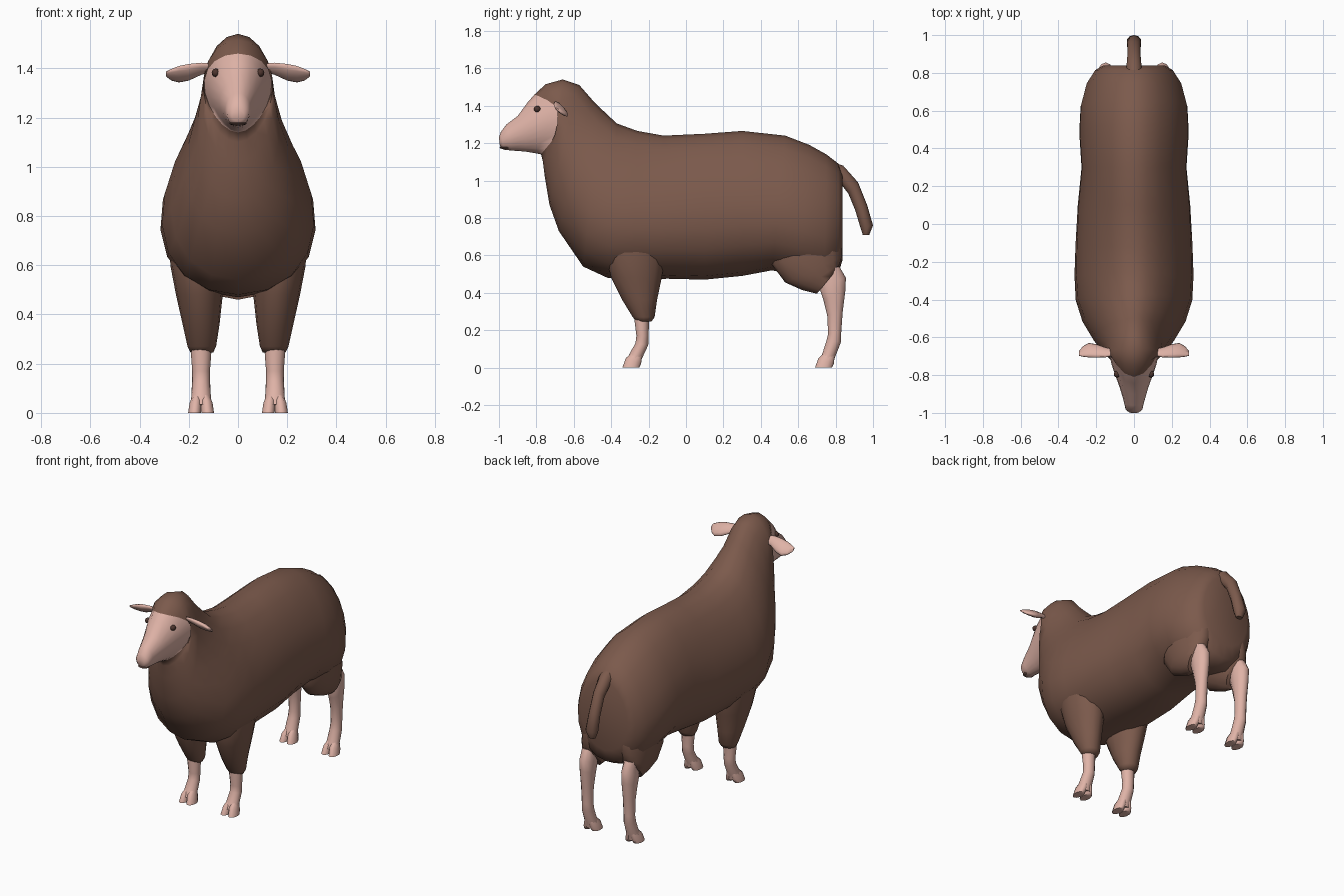
import bpy, bmesh, math
from mathutils import Vector, Matrix


def material(name, rgb):
    m = bpy.data.materials.new(name)
    m.diffuse_color = (*rgb, 1)
    return m


WOOL = material("brown_wool", (0.2, 0.102, 0.072))
SKIN = material("pink_skin", (0.74, 0.45, 0.385))
EYE = material("dark_eye", (0.075, 0.036, 0.028))
MOUTH = material("mouth_brown", (0.14, 0.075, 0.06))


def loft(bm, rings, segs=16):
    """Skin oval rings: front/top yz, back/bottom yz, centre x, half width, bow, egg (wider low)."""
    loops = []
    for a, b, x, w, bow, egg in rings:
        a, b = Vector((x, *a)), Vector((x, *b))
        mid, half = (a + b) / 2, (a - b) / 2
        loop = []
        for i in range(segs):
            t = 2 * math.pi * i / segs
            s = math.sin(t) * (1 - egg * math.cos(t))
            loop.append(bm.verts.new(mid + half * math.cos(t) + Vector((w * s, bow * s * s, 0))))
        loops.append(loop)
    for k in range(len(loops) - 1):
        p, q = loops[k], loops[k + 1]
        for i in range(segs):
            j = (i + 1) % segs
            f = bm.faces.new((p[i], p[j], q[j], q[i]))
            f.material_index = k
    bm.faces.new(loops[0])
    bm.faces.new(loops[-1]).material_index = len(loops) - 1


def finish(name, bm, mats, mirror=False, split=None):
    """Turn a bmesh into an object; faces past ring `split` get the second material."""
    bmesh.ops.recalc_face_normals(bm, faces=bm.faces)
    for f in bm.faces:
        f.smooth = True
        f.material_index = int(split is not None and f.material_index >= split)
    me = bpy.data.meshes.new(name)
    bm.to_mesh(me)
    bm.free()
    for m in mats:
        me.materials.append(m)
    me.set_sharp_from_angle(angle=math.radians(65))
    ob = bpy.data.objects.new(name, me)
    bpy.context.collection.objects.link(ob)
    if mirror:
        ob.modifiers.new("mirror", 'MIRROR').use_mirror_merge = False


def ball(name, loc, scale, mat, mirror=False):
    bm = bmesh.new()
    bmesh.ops.create_uvsphere(bm, u_segments=12, v_segments=8, radius=1,
                              matrix=Matrix.LocRotScale(Vector(loc), None, Vector(scale)))
    finish(name, bm, [mat], mirror)


# Body, neck and head in one sweep from rump to muzzle: top, bottom, half width, bow, egg
body = [
    ((0.838, 1.03), (0.838, 0.58), 0.165, 0, 0.05),
    ((0.815, 1.09), (0.815, 0.50), 0.205, 0, 0.1),
    ((0.75, 1.14), (0.74, 0.46), 0.25, 0, 0.15),
    ((0.66, 1.19), (0.60, 0.49), 0.28, 0, 0.2),
    ((0.53, 1.24), (0.46, 0.52), 0.287, 0, 0.2),
    ((0.30, 1.265), (0.30, 0.49), 0.275, 0, 0.2),
    ((0.10, 1.25), (0.10, 0.47), 0.293, 0, 0.22),
    ((-0.12, 1.24), (-0.10, 0.475), 0.302, 0, 0.25),
    ((-0.26, 1.265), (-0.28, 0.47), 0.305, 0, 0.28),
    ((-0.37, 1.305), (-0.42, 0.48), 0.297, 0, 0.3),
    ((-0.45, 1.38), (-0.55, 0.54), 0.26, 0, 0.34),
    ((-0.50, 1.43), (-0.68, 0.73), 0.205, 0, 0.28),
    ((-0.57, 1.51), (-0.73, 0.87), 0.165, 0, 0.15),
    ((-0.66, 1.54), (-0.755, 1.02), 0.147, 0.02, 0),
    ((-0.75, 1.515), (-0.765, 1.10), 0.14, 0.07, -0.12),
    ((-0.81, 1.46), (-0.775, 1.14), 0.134, 0.13, -0.25),
    ((-0.845, 1.42), (-0.80, 1.145), 0.113, 0.075, -0.3),
    ((-0.90, 1.345), (-0.86, 1.155), 0.075, 0.02, -0.2),
    ((-0.96, 1.30), (-0.93, 1.16), 0.053, 0, 0),
    ((-0.99, 1.26), (-0.975, 1.165), 0.044, 0, 0),
    ((-1.0, 1.23), (-0.995, 1.185), 0.025, 0, 0),
]
bm = bmesh.new()
loft(bm, [(a, b, 0, w, bow, egg) for a, b, w, bow, egg in body], 20)
finish("body_and_head", bm, [WOOL, SKIN], split=15)

# Woolly upper legs, their tops buried in the body
bm = bmesh.new()
loft(bm, [((-0.40, 0.78), (-0.12, 0.78), 0.165, 0.115, 0, 0),
          ((-0.43, 0.60), (-0.11, 0.60), 0.165, 0.11, 0, 0),
          ((-0.40, 0.48), (-0.13, 0.48), 0.157, 0.095, 0, 0),
          ((-0.34, 0.36), (-0.155, 0.36), 0.15, 0.075, 0, 0),
          ((-0.285, 0.27), (-0.168, 0.27), 0.147, 0.058, 0, 0),
          ((-0.265, 0.245), (-0.185, 0.245), 0.147, 0.046, 0, 0)])
finish("front_leg_wool", bm, [WOOL], True)
bm = bmesh.new()
loft(bm, [((0.46, 0.70), (0.80, 0.80), 0.13, 0.09, 0, 0),
          ((0.46, 0.55), (0.835, 0.66), 0.13, 0.098, 0, 0),
          ((0.53, 0.455), (0.832, 0.59), 0.138, 0.085, 0, 0),
          ((0.62, 0.415), (0.822, 0.555), 0.143, 0.07, 0, 0),
          ((0.70, 0.395), (0.812, 0.53), 0.147, 0.055, 0, 0)])
finish("hind_leg_wool", bm, [WOOL], True)


# Bare lower legs with cloven feet
def lower_leg(name, rings, shift):
    bm = bmesh.new()
    rings = rings + [((-0.30 + shift, 0.078), (-0.237 + shift, 0.045), 0.04),
                     ((-0.318 + shift, 0.035), (-0.242 + shift, 0.015), 0.045)]
    loft(bm, [(a, b, 0.15, w, 0, 0) for a, b, w in rings], 12)
    for side in (-1, 1):
        toe = [(-0.285, 0.085, -0.235, 0.06, 0.014, 0.02),
               (-0.322, 0.05, -0.24, 0.02, 0.022, 0.026),
               (-0.34, 0.0, -0.25, 0.0, 0.027, 0.027)]
        loft(bm, [((ay + shift, az), (by + shift, bz), 0.15 + side * dx, w, 0, 0)
                  for ay, az, by, bz, dx, w in toe], 10)
    finish(name, bm, [SKIN], True)


lower_leg("front_leg", [((-0.27, 0.30), (-0.19, 0.30), 0.038),
                        ((-0.275, 0.25), (-0.198, 0.25), 0.042),
                        ((-0.265, 0.17), (-0.20, 0.17), 0.036),
                        ((-0.27, 0.13), (-0.202, 0.12), 0.036)], 0)
lower_leg("hind_leg", [((0.74, 0.52), (0.82, 0.54), 0.04),
                       ((0.715, 0.42), (0.855, 0.48), 0.046),
                       ((0.735, 0.36), (0.852, 0.41), 0.043),
                       ((0.755, 0.28), (0.838, 0.30), 0.036),
                       ((0.76, 0.18), (0.83, 0.19), 0.034),
                       ((0.75, 0.14), (0.83, 0.14), 0.036)], 1.03)

# Tail
bm = bmesh.new()
loft(bm, [((0.78, 1.10), (0.78, 0.99), 0, 0.045, 0, 0),
          ((0.84, 1.08), (0.825, 0.985), 0, 0.042, 0, 0),
          ((0.92, 0.99), (0.868, 0.93), 0, 0.036, 0, 0),
          ((0.968, 0.87), (0.905, 0.84), 0, 0.036, 0, 0),
          ((1.0, 0.76), (0.932, 0.75), 0, 0.04, 0, 0),
          ((0.98, 0.71), (0.945, 0.71), 0, 0.022, 0, 0)], 10)
finish("tail", bm, [WOOL])

# Ears: tilted leaves, each section sets distance from the head, y, z, half depth, half thickness
bm = bmesh.new()
sections = [(0.11, -0.68, 1.402, 0.018, 0.013), (0.15, -0.68, 1.398, 0.026, 0.018),
            (0.20, -0.672, 1.384, 0.036, 0.024), (0.24, -0.668, 1.376, 0.038, 0.021),
            (0.27, -0.675, 1.374, 0.028, 0.014), (0.292, -0.685, 1.377, 0.012, 0.006)]
loops = []
for x, y, z, ry, rz in sections:
    loops.append([bm.verts.new((x, y + ry * math.cos(t),
                                z + rz * math.sin(t) - 0.7 * ry * math.cos(t)))
                  for t in (2 * math.pi * i / 12 for i in range(12))])
for p, q in zip(loops, loops[1:]):
    for i in range(12):
        bm.faces.new((p[i], p[i - 1], q[i - 1], q[i]))
bm.faces.new(loops[0])
bm.faces.new(loops[-1])
finish("ear", bm, [SKIN], True)

# Eyes and mouth
ball("eye", (0.09, -0.795, 1.382), (0.017, 0.018, 0.017), EYE, True)
ball("mouth", (0, -0.963, 1.176), (0.036, 0.034, 0.009), MOUTH)
